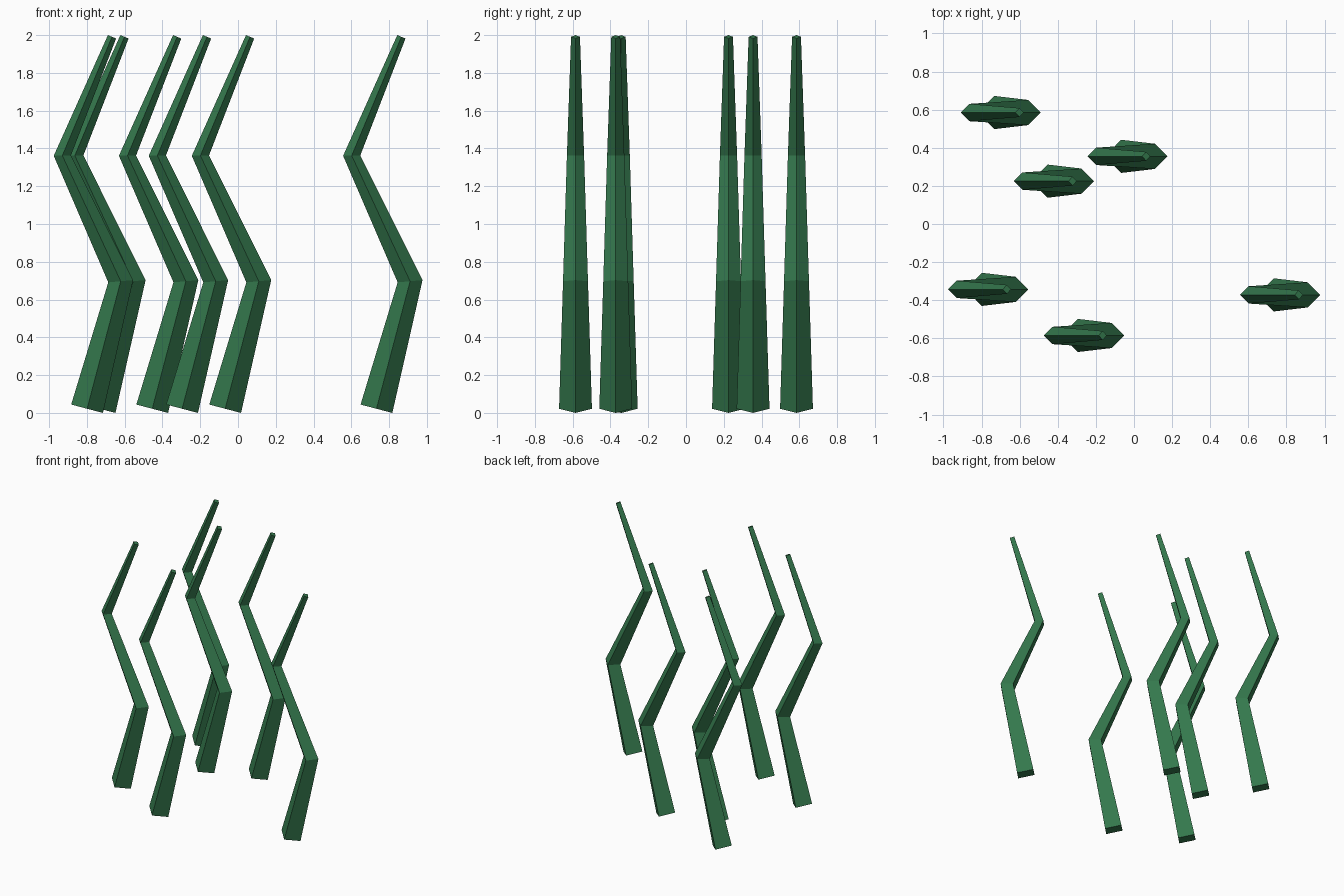
import bpy, bmesh
from mathutils import Vector

if "Cube" in bpy.data.objects:
    bpy.data.objects.remove(bpy.data.objects["Cube"])

# Bent centre line in the xz plane, with tapering radius
PATH = [(-0.178, 0.022), (0.0, 0.697), (-0.309, 1.362), (-0.046, 1.991)]
RADII = [0.087, 0.066, 0.0455, 0.0235]
# Position of the lower bend of each stalk
SPOTS = [(-0.555, 0.585), (0.11, 0.355), (-0.276, 0.225),
         (-0.621, -0.343), (0.911, -0.372), (-0.118, -0.585)]

green = bpy.data.materials.new("leaf_green")
green.diffuse_color = (0.035, 0.19, 0.075, 1)
green.use_nodes = True
green.node_tree.nodes["Principled BSDF"].inputs["Base Color"].default_value = green.diffuse_color

# One four-sided tapered stalk, closed at both ends
pts = [Vector((x, 0, z)) for x, z in PATH]
dirs = [(b - a).normalized() for a, b in zip(pts, pts[1:])]
bm = bmesh.new()
rings = []
for i, (p, r) in enumerate(zip(pts, RADII)):
    t = (dirs[max(i - 1, 0)] + dirs[min(i, len(dirs) - 1)]).normalized()
    side = Vector((t.z, 0, -t.x)) * r
    depth = Vector((0, r, 0))
    rings.append([bm.verts.new(p + o) for o in (side, depth, -side, -depth)])
for a, b in zip(rings, rings[1:]):
    for k in range(4):
        n = (k + 1) % 4
        bm.faces.new((a[k], a[n], b[n], b[k]))
bm.faces.new(rings[0][::-1])
bm.faces.new(rings[-1])
bmesh.ops.recalc_face_normals(bm, faces=bm.faces)
mesh = bpy.data.meshes.new("stalk")
bm.to_mesh(mesh)
bm.free()
mesh.materials.append(green)

# Six copies scattered over the ground
for i, (x, y) in enumerate(SPOTS, 1):
    stalk = bpy.data.objects.new(f"stalk_{i}", mesh)
    stalk.location = (x, y, 0)
    bpy.context.collection.objects.link(stalk)
